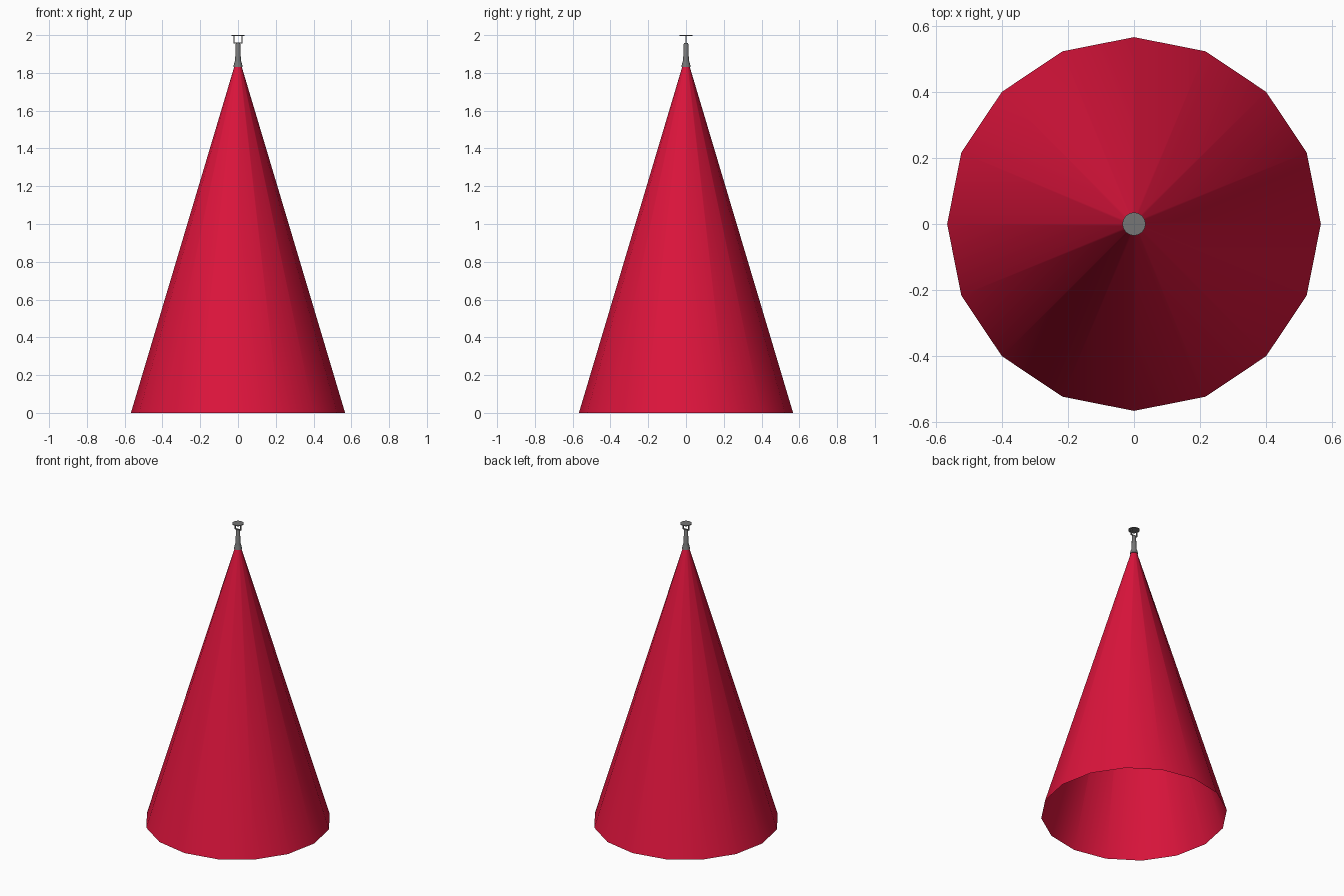
import bpy, bmesh, math

if "Cube" in bpy.data.objects:
    bpy.data.objects.remove(bpy.data.objects["Cube"])


def material(name, rgb):
    m = bpy.data.materials.new(name)
    m.diffuse_color = (*rgb, 1)
    m.use_nodes = True
    m.node_tree.nodes["Principled BSDF"].inputs["Base Color"].default_value = m.diffuse_color
    return m


RED = material("crimson fabric", (0.716, 0.007, 0.045))
GREY = material("grey metal", (0.18, 0.18, 0.18))


def finish(bm, name, mat, angle=None):
    mesh = bpy.data.meshes.new(name)
    bm.to_mesh(mesh)
    bm.free()
    mesh.materials.append(mat)
    obj = bpy.data.objects.new(name, mesh)
    bpy.context.collection.objects.link(obj)
    if angle:
        bpy.ops.object.select_all(action='DESELECT')
        obj.select_set(True)
        bpy.context.view_layer.objects.active = obj
        bpy.ops.object.shade_smooth_by_angle(angle=math.radians(angle))
    return obj


def lathe(name, profile, sides, mat, caps=True):
    """Stack rings of (radius, height) and bridge them, bottom to top."""
    bm = bmesh.new()
    rings = [[bm.verts.new((r * math.cos(i * math.tau / sides),
                            r * math.sin(i * math.tau / sides), z))
              for i in range(sides)] for r, z in profile]
    for a, b in zip(rings, rings[1:]):
        for i in range(sides):
            j = (i + 1) % sides
            bm.faces.new((a[i], a[j], b[j], b[i]))
    if caps:
        bm.faces.new(rings[0][::-1])
        bm.faces.new(rings[-1])
    return finish(bm, name, mat, 35)


def box(name, center, size, mat):
    bm = bmesh.new()
    bmesh.ops.create_cube(bm, size=1)
    bmesh.ops.scale(bm, vec=size, verts=bm.verts)
    bmesh.ops.translate(bm, vec=center, verts=bm.verts)
    return finish(bm, name, mat)


# Open-bottomed cone
lathe("cone_shell", [(0.567, 0), (0.016, 1.845)], 16, RED, caps=False)

# Metal sleeve gripping the tip, tapering to a neck
lathe("tip_sleeve", [(0.025, 1.83), (0.022, 1.845), (0.015, 1.868),
                     (0.013, 1.952), (0.009, 1.958)], 16, GREY)

# Flat swivel loop
box("loop_base", (0, 0, 1.958), (0.036, 0.007, 0.006), GREY)
for side, label in ((-1, "left"), (1, "right")):
    box("loop_arm_" + label, (side * 0.021, 0, 1.977), (0.006, 0.007, 0.042), GREY)

# Thin hanging plate
lathe("top_plate", [(0.035, 1.995), (0.035, 2.0)], 24, GREY)
